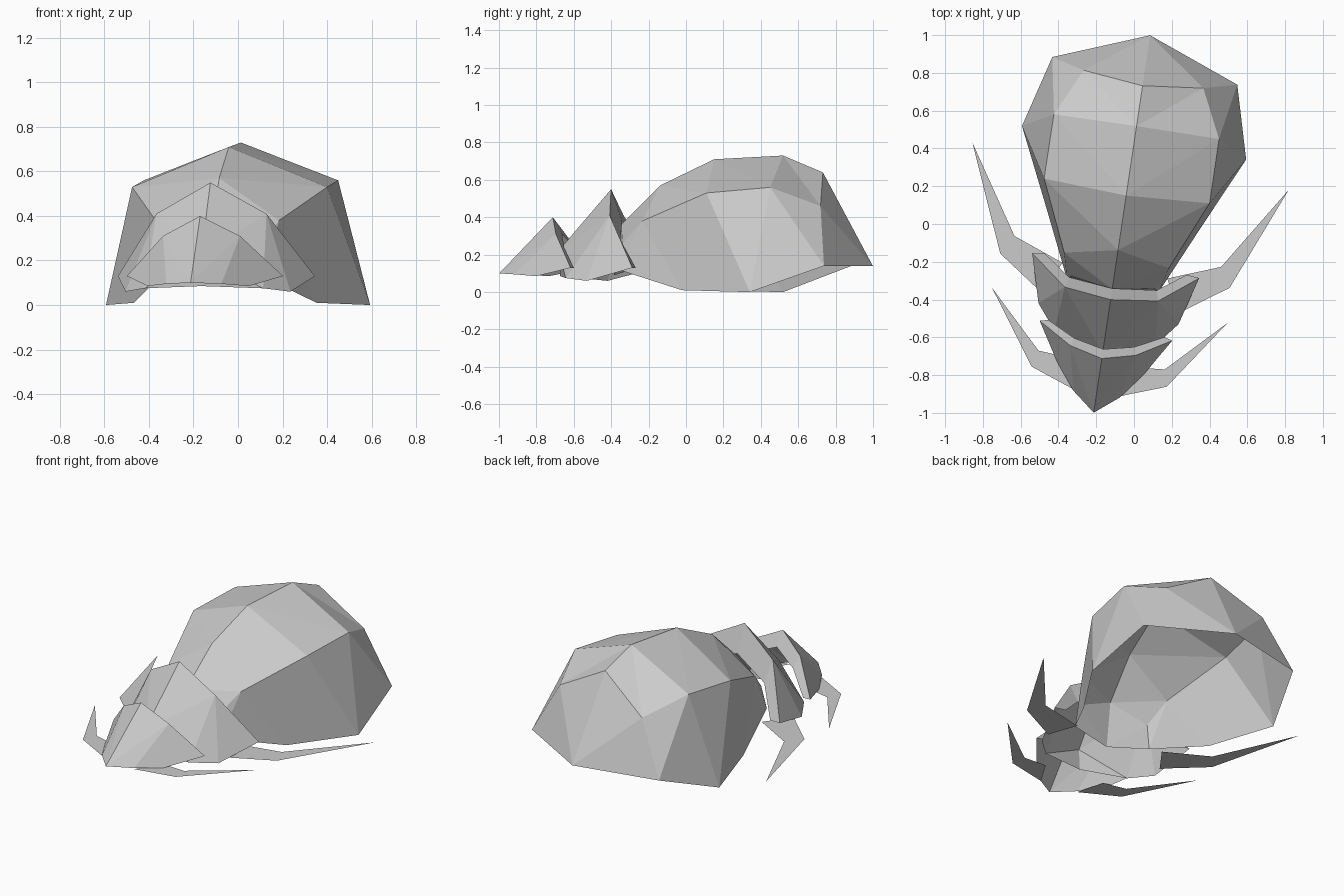
import bpy, bmesh, math
from mathutils import Vector

if "Cube" in bpy.data.objects:
    bpy.data.objects.remove(bpy.data.objects["Cube"])

grey = bpy.data.materials.new("shell grey")
grey.diffuse_color = (0.6, 0.6, 0.6, 1)
grey.use_nodes = True
grey.node_tree.nodes["Principled BSDF"].inputs["Base Color"].default_value = grey.diffuse_color


def half_shell(name, points, faces, core):
    """Mirrored open shell; the right half is given, faces point away from core."""
    mesh = bpy.data.meshes.new(name)
    bm = bmesh.new()
    verts = {k: bm.verts.new(p) for k, p in points.items()}
    for f in faces:
        bm.faces.new([verts[k] for k in f.split()])
    bm.normal_update()
    bmesh.ops.recalc_face_normals(bm, faces=bm.faces[:])
    out = sum(f.normal.dot(f.calc_center_median() - Vector(core)) * f.calc_area()
              for f in bm.faces)
    if out < 0:
        bmesh.ops.reverse_faces(bm, faces=bm.faces[:])
    bm.to_mesh(mesh)
    bm.free()
    mesh.materials.append(grey)
    ob = bpy.data.objects.new(name, mesh)
    bpy.context.collection.objects.link(ob)
    mod = ob.modifiers.new("mirror", 'MIRROR')
    mod.use_clip = True
    # the body lies slightly turned
    ob.location = (-0.064, 0, 0)
    ob.rotation_euler = (0, 0, math.radians(-8.5))
    return ob


# abdomen: t = top, s = side ridge, r = rim, numbered front to back
half_shell("abdomen", {
    "low": (0, -.39, .09),
    "t0": (0, -.35, .36), "s0": (.22, -.31, .26), "r0": (.245, -.33, .12),
    "t1": (0, -.14, .57), "s1": (.28, -.195, .38),
    "t2": (0, .152, .71), "s2": (.443, .177, .53), "r2": (.415, .04, .01),
    "t3": (0, .524, .73), "s3": (.442, .521, .56), "r3": (.60, .435, 0),
    "t4": (0, .74, .64), "s4": (.32, .775, .46), "r4": (.495, .82, .14),
    "tail": (0, 1.01, .14),
}, [
    "low t0 s0", "low s0 r0",
    "t0 t1 s1", "t0 s1 s0", "s0 s1 r0",
    "t1 t2 s2", "t1 s2 s1", "s1 s2 r2", "s1 r2 r0",
    "t2 t3 s3", "t2 s3 s2", "s2 s3 r3", "s2 r3 r2",
    "t3 t4 s4", "t3 s4 s3", "s3 s4 r4", "s3 r4 r3",
    "t4 tail s4", "s4 tail r4",
], (0, .3, .1))

# thorax plate with an inner lip at its back edge
half_shell("thorax", {
    "lip_t": (0, -.345, .38), "lip_s": (.234, -.32, .28), "lip_r": (.38, -.215, .13),
    "t": (0, -.405, .55), "s": (.25, -.375, .41), "e": (.447, -.223, .13),
    "r": (.375, -.48, .06), "f": (.27, -.61, .075),
    "nose": (0, -.69, .22), "low": (0, -.68, .085),
}, [
    "lip_t t s lip_s", "lip_s s e lip_r",
    "t nose s", "s nose f", "s f r", "s r e", "nose low f",
], (0, -.45, .1))

# head plate with an inner lip
half_shell("head", {
    "lip_t": (0, -.67, .31), "lip_s": (.16, -.635, .24), "lip_r": (.31, -.56, .13),
    "t": (0, -.72, .40), "s": (.175, -.677, .31), "e": (.355, -.571, .13),
    "r": (.23, -.775, .085), "f": (.125, -.91, .095), "tip": (0, -1.01, .10),
}, [
    "lip_t t s lip_s", "lip_s s e lip_r",
    "t tip s", "s tip f", "s f r", "s r e",
], (0, -.75, .1))

# flat bent legs
for name, z, outline in [
    ("rear_legs", .075, [(.28, -.25), (.37, -.42), (.614, -.25), (.847, .31), (.553, -.147)]),
    ("front_legs", .085, [(.19, -.74), (.12, -.905), (.362, -.817), (.63, -.436), (.338, -.728)]),
]:
    pts = {str(i): (x, y, z) for i, (x, y) in enumerate(outline)}
    half_shell(name, pts, ["0 1 2 4", "2 3 4"], (.3, -.4, -5))
